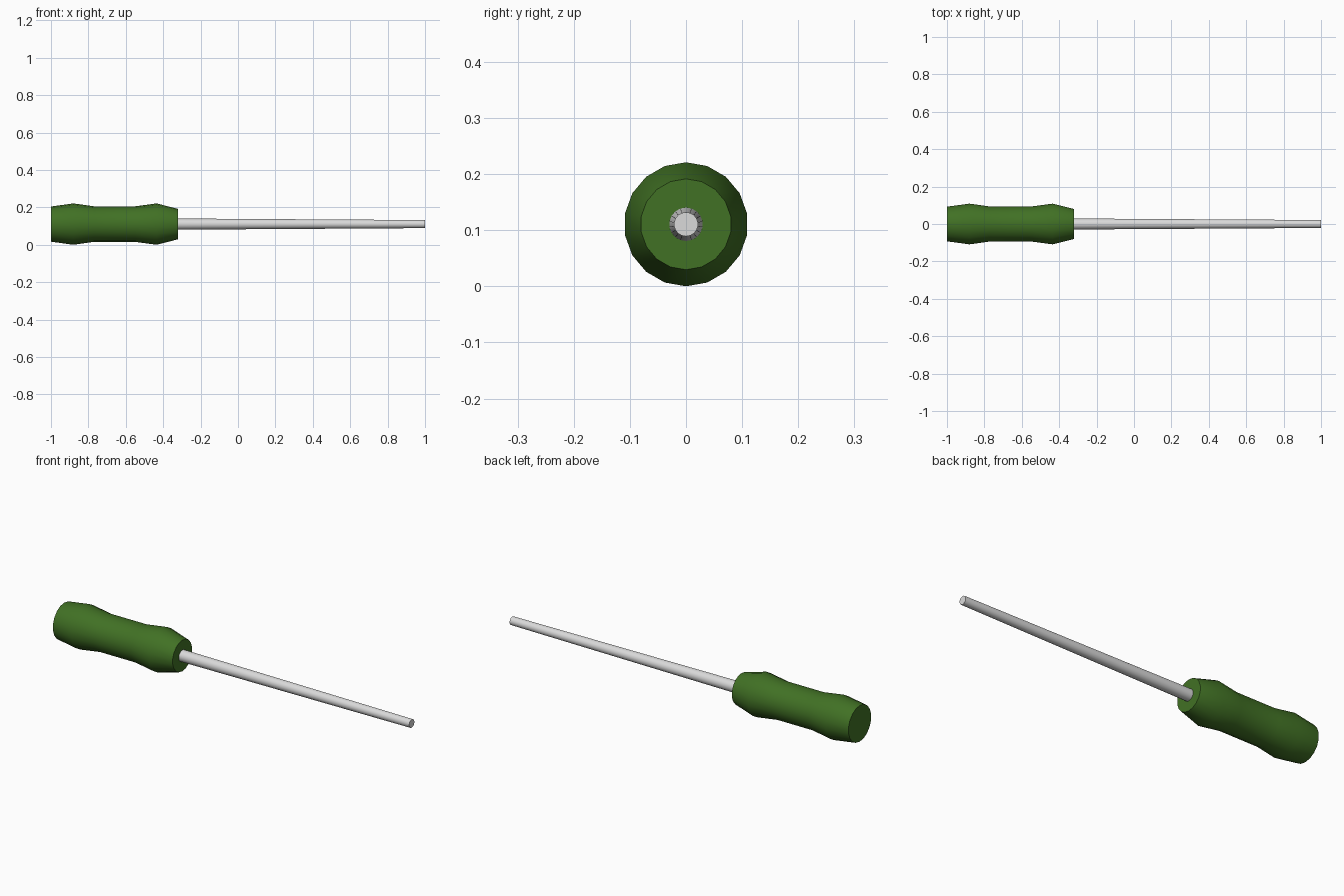
import bpy, bmesh, math

if "Cube" in bpy.data.objects:
    bpy.data.objects.remove(bpy.data.objects["Cube"])

CENTRE_Z = 0.1105
SIDES = 18


def material(name, rgb):
    m = bpy.data.materials.new(name)
    m.diffuse_color = (*rgb, 1)
    m.use_nodes = True
    m.node_tree.nodes["Principled BSDF"].inputs["Base Color"].default_value = m.diffuse_color
    return m


def turned(name, profile, mat):
    """Lathe (x, radius) pairs around the x axis, with flat end caps."""
    bm = bmesh.new()
    rings = []
    for x, r in profile:
        angles = [math.pi / 2 + 2 * math.pi * i / SIDES for i in range(SIDES)]
        rings.append([bm.verts.new((x, r * math.cos(a), CENTRE_Z + r * math.sin(a)))
                      for a in angles])
    for a, b in zip(rings, rings[1:]):
        for i in range(SIDES):
            j = (i + 1) % SIDES
            bm.faces.new((a[i], a[j], b[j], b[i]))
    bm.faces.new(rings[0])
    bm.faces.new(rings[-1])
    bmesh.ops.recalc_face_normals(bm, faces=bm.faces)
    mesh = bpy.data.meshes.new(name)
    bm.to_mesh(mesh)
    bm.free()
    mesh.materials.append(mat)
    obj = bpy.data.objects.new(name, mesh)
    bpy.context.collection.objects.link(obj)
    bpy.ops.object.select_all(action='DESELECT')
    obj.select_set(True)
    bpy.context.view_layer.objects.active = obj
    bpy.ops.object.shade_smooth_by_angle(angle=math.radians(40))
    return obj


# Grip with two swellings and a narrower nose
turned("handle", [(-1.0, 0.094), (-0.88, 0.1105), (-0.77, 0.095), (-0.55, 0.095),
                  (-0.435, 0.1105), (-0.32, 0.081)], material("green", (0.053, 0.165, 0.018)))

# Tapered metal rod, seated inside the grip
turned("shaft", [(-0.34, 0.03), (1.0, 0.0215)], material("light_metal", (0.7, 0.7, 0.7)))
